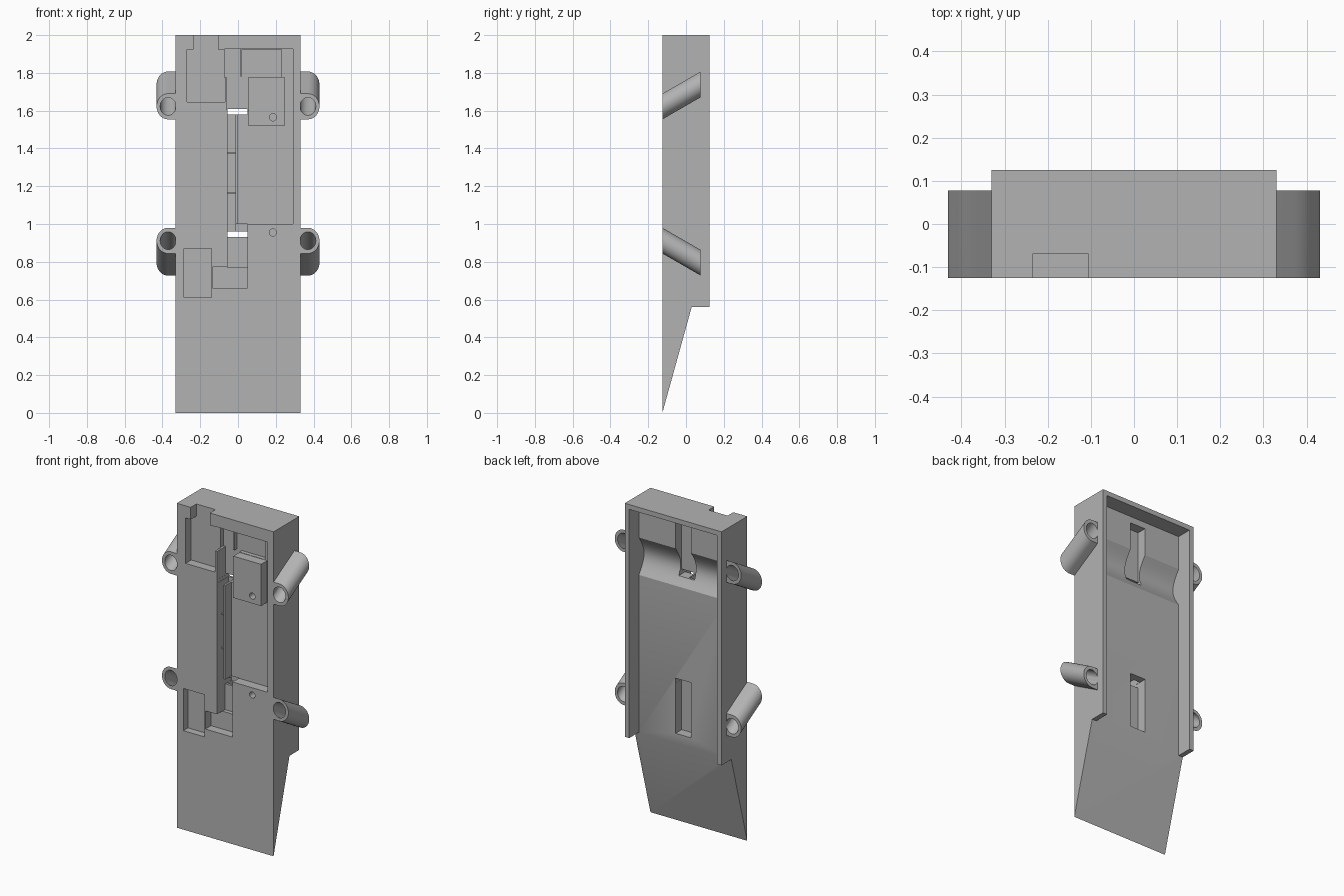
import bpy, bmesh, math

cube = bpy.data.objects.get("Cube")
if cube:
    bpy.data.objects.remove(cube, do_unlink=True)

grey = bpy.data.materials.new("plain_grey")
grey.use_nodes = True
grey.diffuse_color = (0.45, 0.45, 0.45, 1)
grey.node_tree.nodes["Principled BSDF"].inputs["Base Color"].default_value = (0.45, 0.45, 0.45, 1)

FRONT, BACK, FLOOR = -0.125, 0.125, 0.03


def prism(name, points, shift):
    """Extrude a closed loop of 3D points along the shift vector."""
    bm = bmesh.new()
    verts = [bm.verts.new(p) for p in points]
    face = bm.faces.new(verts)
    out = bmesh.ops.extrude_face_region(bm, geom=[face])
    bmesh.ops.translate(bm, vec=shift, verts=[v for v in out["geom"] if isinstance(v, bmesh.types.BMVert)])
    bmesh.ops.recalc_face_normals(bm, faces=bm.faces)
    mesh = bpy.data.meshes.new(name)
    bm.to_mesh(mesh)
    bm.free()
    obj = bpy.data.objects.new(name, mesh)
    mesh.materials.append(grey)
    bpy.context.collection.objects.link(obj)
    return obj


def side_prism(name, profile, half):
    return prism(name, [(-half, y, z) for y, z in profile], (2 * half, 0, 0))


def box(name, x0, x1, z0, z1, y0, y1):
    return prism(name, [(x0, y0, z0), (x1, y0, z0), (x1, y0, z1), (x0, y0, z1)], (0, y1 - y0, 0))


def ring(cx, cz, rx, rz, y, start=0, sweep=360, steps=32):
    count = steps if sweep == 360 else steps + 1
    angles = [math.radians(start + sweep * i / steps) for i in range(count)]
    return [(cx + rx * math.cos(a), y, cz + rz * math.sin(a)) for a in angles]


def cut(target, cutter):
    mod = target.modifiers.new("cut", 'BOOLEAN')
    mod.operation = 'DIFFERENCE'
    mod.solver = 'EXACT'
    mod.object = cutter
    bpy.context.view_layer.objects.active = target
    bpy.ops.object.modifier_apply(modifier=mod.name)
    bpy.data.objects.remove(cutter, do_unlink=True)


def smooth(obj):
    bpy.ops.object.select_all(action='DESELECT')
    obj.select_set(True)
    bpy.context.view_layer.objects.active = obj
    bpy.ops.object.shade_smooth_by_angle(angle=math.radians(30))


# Wedge-ended body
body = side_prism("body", [(FRONT, 0), (FRONT, 2), (BACK, 2), (BACK, 0.56), (FLOOR, 0.56)], 0.33)

# Open back tray with a rounded cross groove
groove = []
for i in range(17):
    t = i / 16
    groove.append((FLOOR - 0.05 * math.sin(math.pi * t), 1.76 - 0.23 * t))
cut(body, side_prism("tray_cutter", [(0.2, 1.97), (FLOOR, 1.97)] + groove + [(FLOOR, 0.56), (0.2, 0.5)], 0.30))

# Blind slots in the tray floor
for z0, z1 in ((0.62, 0.96), (1.58, 1.93)):
    cut(body, box("back_slot_cutter", -0.055, 0.05, z0, z1, -0.03, 0.2))

# Front recesses: x range, z range, depth
recesses = [
    (-0.27, -0.07, 1.645, 1.925, 0.055),    # upper side pocket
    (-0.235, -0.105, 1.9, 2.1, 0.055),      # notch to the top edge
    (-0.071, 0.29, 1.777, 1.926, 0.06),     # top row
    (-0.071, 0.012, 1.775, 1.927, 0.085),
    (0.02, 0.23, 1.779, 1.925, 0.085),
    (-0.057, 0.055, 1.6, 1.78, 0.085),      # link to the upper slot
    (0.245, 0.29, 1.5, 1.778, 0.06),        # strip beside the block
    (0.0, 0.29, 1.0, 1.52, 0.06),           # large bay
    (0.0, 0.055, 1.5, 1.605, 0.06),
    (-0.055, -0.012, 0.95, 1.59, 0.11),     # long channel
    (-0.056, 0.051, 0.77, 1.001, 0.08),     # lower slot
    (-0.135, 0.05, 0.66, 0.772, 0.055),     # lower step
    (-0.285, -0.14, 0.61, 0.87, 0.045),     # lower side pocket
    (-0.056, 0.051, 0.93, 0.96, 0.2),       # openings through to the back
    (-0.056, 0.051, 1.58, 1.61, 0.2),
]
for x0, x1, z0, z1, depth in recesses:
    cut(body, box("recess_cutter", x0, x1, z0, z1, FRONT - 0.05, FRONT + depth))

# Small screw holes
for z in (0.955, 1.565):
    cut(body, prism("screw_cutter", ring(0.185, z, 0.019, 0.019, FRONT - 0.05), (0, 0.1, 0)))
smooth(body)

# Thin ribs across the long channel
for z in (1.165, 1.375):
    box("channel_rib", -0.057, -0.01, z - 0.004, z + 0.004, FRONT + 0.045, FRONT + 0.115)

# Four slanted tube lugs, mirrored left to right
LENGTH = 0.203
for side, label in ((1, "left"), (-1, "right")):
    for z, slope, level in ((1.622, 1, "upper"), (0.912, -1, "lower")):
        shift = (0, LENGTH, slope * LENGTH * math.tan(math.radians(30)))
        outline = [(0.325, FRONT, z - 0.068)] + ring(0.37, z, 0.061, 0.068, FRONT, -90, 180, 20)
        outline.append((0.325, FRONT, z + 0.068))
        lug = prism(level + "_lug_" + label, [(side * x, y, h) for x, y, h in outline], shift)
        hole = ring(side * 0.37, z - shift[2], 0.042, 0.047, FRONT - LENGTH)
        cut(lug, prism("lug_hole_cutter", hole, tuple(3 * s for s in shift)))
        smooth(lug)
